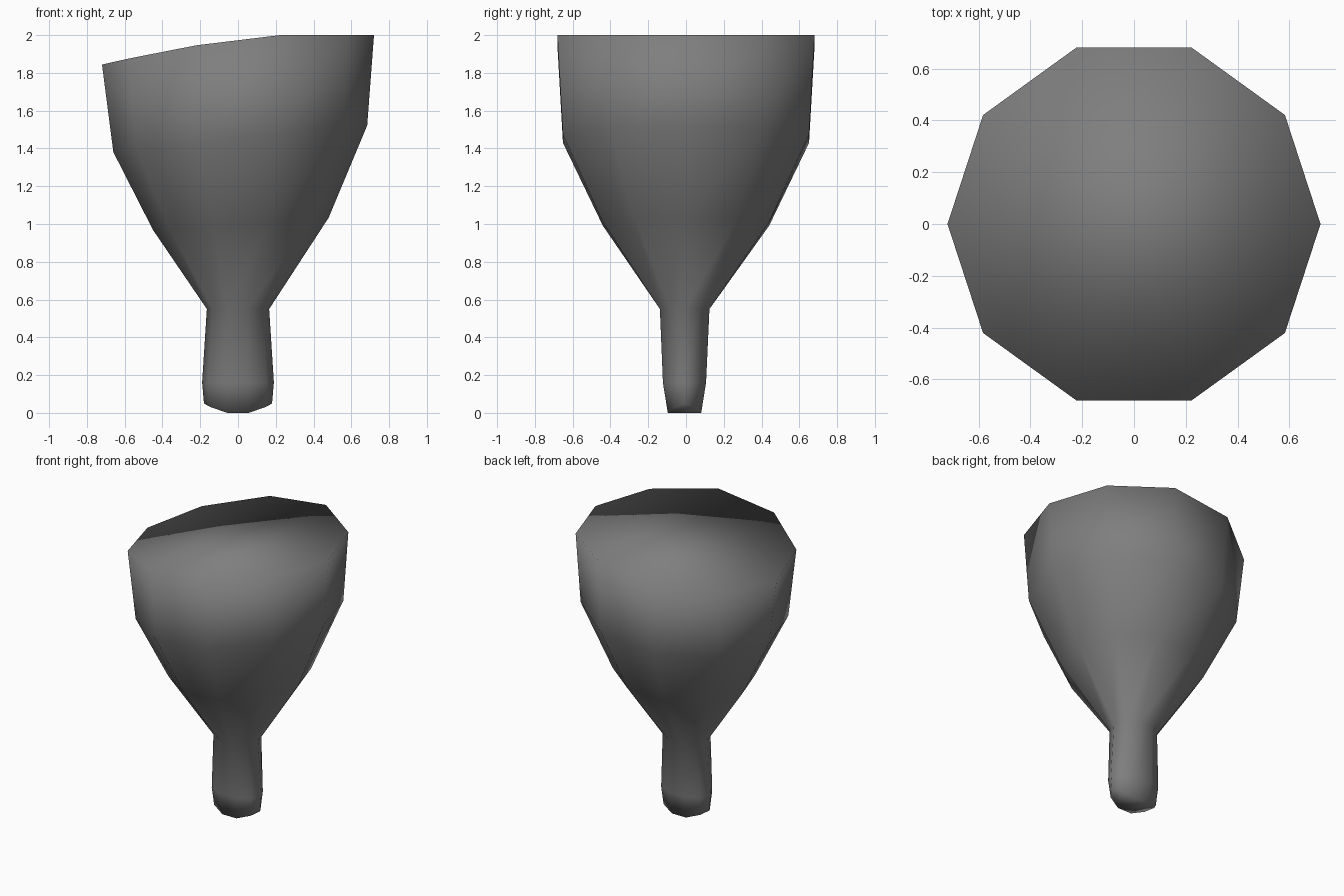
import bpy
import bmesh
from math import cos, sin, pi

cube = bpy.data.objects.get("Cube")
if cube:
    bpy.data.objects.remove(cube, do_unlink=True)

SIDES = 10

grey = bpy.data.materials.new("plain grey")
grey.use_nodes = True
grey.diffuse_color = (0.21, 0.21, 0.21, 1)
grey.node_tree.nodes["Principled BSDF"].inputs["Base Color"].default_value = grey.diffuse_color


# height rules: tilted rings, the slanted rim and the rounded foot
def tilted(mid, slope):
    return lambda x: mid + slope * x


def rim(x):
    return 2 - 0.17 * max(0, 0.22 - x) ** 1.4


def foot(x):
    return max(0, (abs(x) - 0.09) * 0.55)


# each ring: half width, half depth, centre x, centre y, height rule
rings = [
    (0.18, 0.093, 0, -0.008, foot),
    (0.19, 0.12, 0, -0.008, tilted(0.16, 0)),
    (0.165, 0.138, 0, -0.007, tilted(0.55, 0)),
    (0.465, 0.463, 0.015, 0, tilted(1.0, 0.07)),
    (0.672, 0.685, 0.012, 0, tilted(1.45, 0.105)),
    (0.72, 0.716, 0, 0, rim),
]

bm = bmesh.new()
loops = []
for rx, ry, cx, cy, height in rings:
    loop = []
    for i in range(SIDES):
        a = 2 * pi * i / SIDES
        x = cx + rx * cos(a)
        loop.append(bm.verts.new((x, cy + ry * sin(a), height(x))))
    loops.append(loop)

# stem and bowl walls
for low, high in zip(loops, loops[1:]):
    for i in range(SIDES):
        j = (i + 1) % SIDES
        bm.faces.new((low[i], low[j], high[j], high[i]))

# caps as strips running from front to back
for loop in (loops[0], loops[-1]):
    half = SIDES // 2
    for i in range(half):
        strip = [loop[i], loop[i + 1], loop[-i - 1], loop[-i % SIDES]]
        bm.faces.new(list(dict.fromkeys(strip)))

bmesh.ops.recalc_face_normals(bm, faces=bm.faces)
for face in bm.faces:
    face.smooth = True

mesh = bpy.data.meshes.new("flared_cup")
bm.to_mesh(mesh)
bm.free()
mesh.materials.append(grey)
cup = bpy.data.objects.new("flared_cup", mesh)
bpy.context.collection.objects.link(cup)
